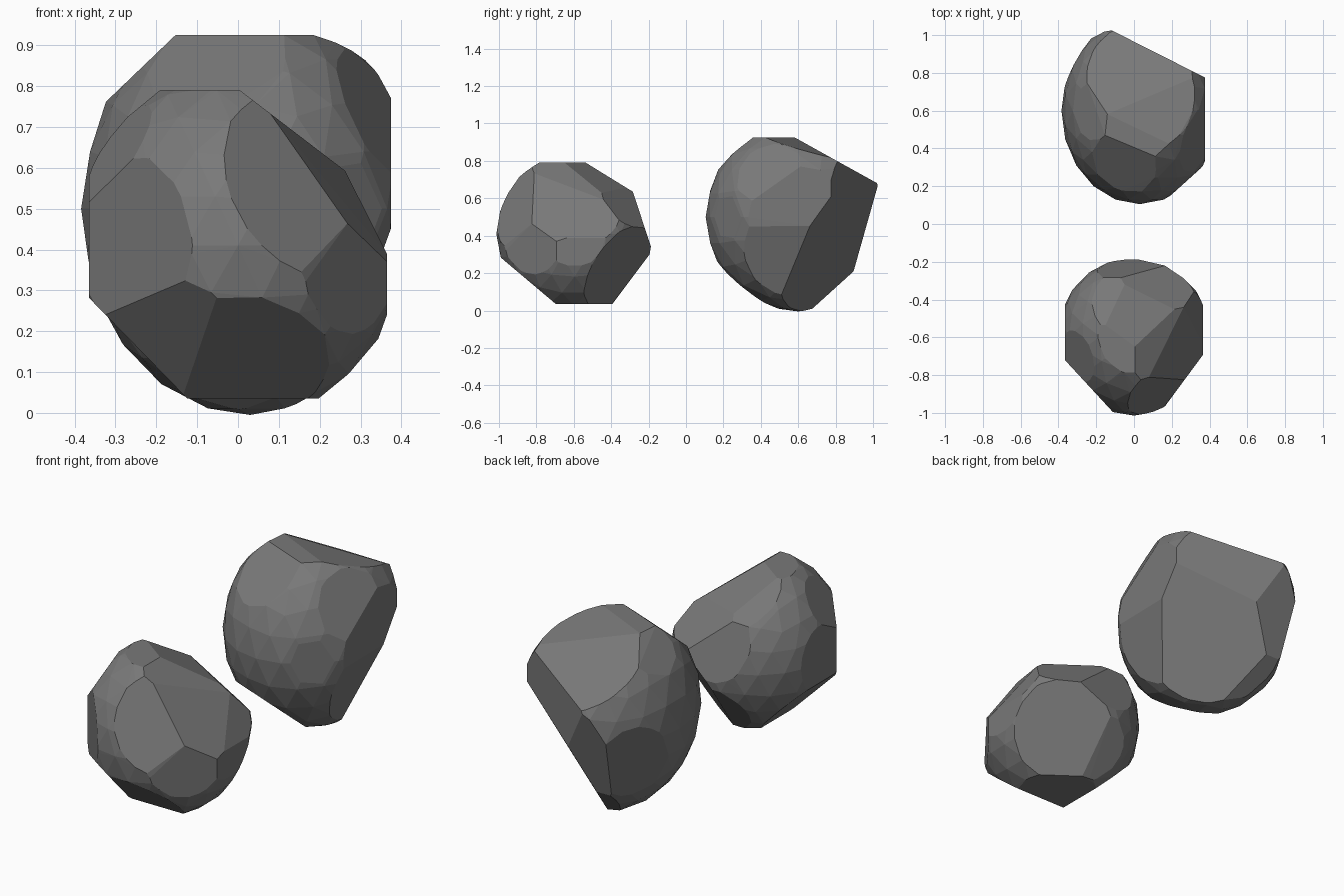
import bpy, bmesh
from mathutils import Vector, Matrix

if "Cube" in bpy.data.objects:
    bpy.data.objects.remove(bpy.data.objects["Cube"])

stone = bpy.data.materials.new("dark_stone")
stone.diffuse_color = (.19, .19, .19, 1)
stone.use_nodes = True
stone.node_tree.nodes["Principled BSDF"].inputs["Base Color"].default_value = stone.diffuse_color


def rock(name, center, radii, cuts):
    """Faceted ellipsoid trimmed by flat cuts; each cut is the middle of a flat, seen from the centre."""
    bm = bmesh.new()
    bmesh.ops.create_icosphere(bm, subdivisions=3, radius=1.01, matrix=Matrix.Diagonal((*radii, 1)))
    for cut in cuts:
        geom = bm.verts[:] + bm.edges[:] + bm.faces[:]
        bmesh.ops.bisect_plane(bm, geom=geom, dist=1e-5, plane_co=cut, plane_no=cut, clear_outer=True)
        rim = [e for e in bm.edges if e.is_boundary]
        bmesh.ops.holes_fill(bm, edges=rim, sides=0)
    # clear tiny slivers along the cut rims and close the skin tightly
    bmesh.ops.remove_doubles(bm, verts=bm.verts, dist=.015)
    bmesh.ops.delete(bm, geom=bm.faces[:], context='FACES_ONLY')
    bmesh.ops.delete(bm, geom=bm.edges[:], context='EDGES_FACES') if bm.edges else None
    hull = bmesh.ops.convex_hull(bm, input=bm.verts[:])
    loose = [v for v in bm.verts if not v.link_faces]
    bmesh.ops.delete(bm, geom=loose, context='VERTS')
    bmesh.ops.recalc_face_normals(bm, faces=bm.faces)
    bmesh.ops.translate(bm, verts=bm.verts, vec=Vector(center))
    mesh = bpy.data.meshes.new(name)
    bm.to_mesh(mesh)
    bm.free()
    mesh.materials.append(stone)
    bpy.context.collection.objects.link(bpy.data.objects.new(name, mesh))


# smaller stone at the front
rock("front_rock", (0, -.595, .41), (.4, .415, .43), [
    (.185, 0, .242), (.283, 0, .142), (-.251, 0, -.245), (0, .186, .302), (0, .347, .115),
    (.168, .231, -.165), (0, -.227, -.269), (.283, -.209, 0), (-.26, -.24, 0),
    (.123, .203, .216), (-.158, -.233, -.222), (-.31, -.103, .202), (.178, -.248, .137),
    (0, .309, -.232), (.09, .124, .27), (.23, -.053, .164),
    (0, 0, .38), (0, 0, -.375), (.365, 0, 0), (-.365, 0, 0)])

# larger stone at the back
rock("back_rock", (.03, .6, .5), (.41, .49, .5), [
    (.146, .174, -.125), (.046, .096, .368), (0, .176, .317), (.345, 0, 0), (.32, 0, -.116),
    (.297, -.329, 0), (.141, .279, 0), (0, .35, -.099), (0, .278, -.307), (-.112, -.268, .34),
    (-.11, -.264, -.334), (.343, -.125, .177), (0, 0, .425), (-.339, .188, -.083),
    (-.3, 0, .313)])
